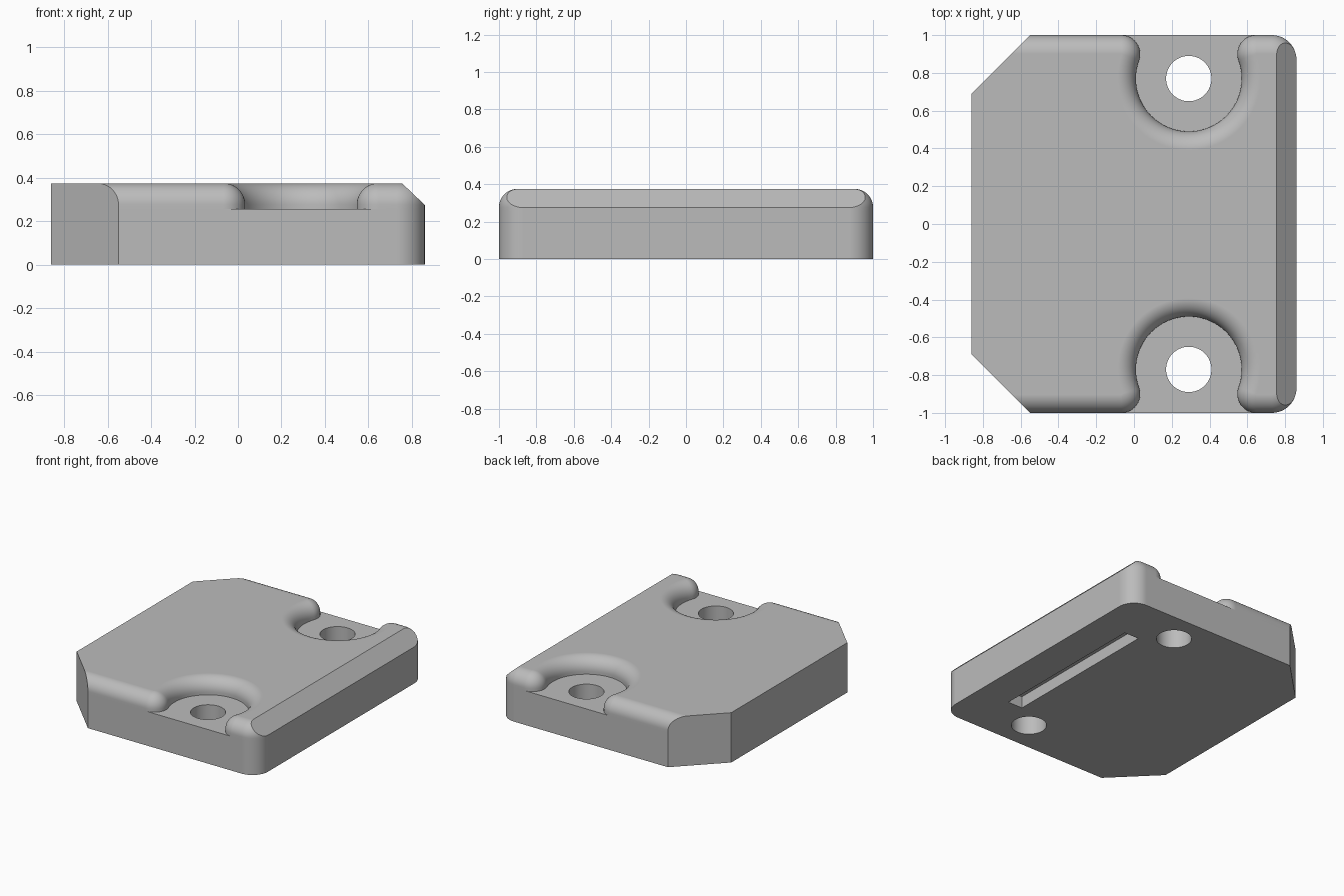
import bpy, bmesh
from math import sin, cos, pi, sqrt, atan2
from mathutils import Vector

cube = bpy.data.objects.get("Cube")
if cube:
    bpy.data.objects.remove(cube, do_unlink=True)

TOP, FLOOR = 0.375, 0.257        # plate top and pocket floor heights
FILLET = 0.098                   # rounding of the upper edges
CORNER, MOUTH, POCKET = 0.13, 0.10, 0.28
HX, HY, HOLE = 0.29, 0.77, 0.12  # screw hole position and radius
SIDE, LEFT = 0.86, -1.2          # left end is trimmed later

grey = bpy.data.materials.new("plain_grey")
grey.use_nodes = True
grey.diffuse_color = (0.5, 0.5, 0.5, 1)
grey.node_tree.nodes["Principled BSDF"].inputs["Base Color"].default_value = (0.5, 0.5, 0.5, 1)


def arc(cx, cy, r, a, b, n):
    return [(cx + r * cos(a + (b - a) * i / n), cy + r * sin(a + (b - a) * i / n))
            for i in range(n + 1)]


def half_outline(d):
    """Back half of the plan, right to left, moved inwards by d."""
    my = 1 - MOUTH
    h = sqrt((POCKET + MOUTH) ** 2 - (my - HY) ** 2)
    a = atan2(my - HY, h)
    right = arc(HX + h, my, MOUTH - d, pi / 2, pi + a, 12)
    bowl = arc(HX, HY, POCKET + d, a, -pi - a, 48)[1:-1]
    left = arc(HX - h, my, MOUTH - d, -a, pi / 2, 12)
    corner = arc(SIDE - CORNER, 1 - CORNER, CORNER - d, 0, pi / 2, 12)
    return corner, right + bowl + left, [(LEFT, 1 - d)]


def ring(bm, d, z):
    c, p, e = half_outline(d)
    half = c + p + e
    pts = half + [(x, -y) for x, y in reversed(half)]
    return [bm.verts.new((x, y, z)) for x, y in pts]


def bridge(bm, low, high):
    n = len(low)
    for i in range(n):
        j = (i + 1) % n
        bm.faces.new((low[i], low[j], high[j], high[i]))


bm = bmesh.new()
corner, pocket, end = half_outline(0)
first, last = len(corner), len(corner) + len(pocket) - 1
total = 2 * (last + 2)

# Upper layer: short wall, then quarter-round fillet and flat top
floor_ring = ring(bm, 0, FLOOR)
current = floor_ring
steps = 12
for k in range(steps + 1):
    t = pi / 2 * k / steps
    above = ring(bm, FILLET * (1 - cos(t)), TOP - FILLET + FILLET * sin(t))
    bridge(bm, current, above)
    current = above
bm.faces.new(current)

# Pocket floors, front and back
bm.faces.new(floor_ring[first:last + 1])
bm.faces.new(floor_ring[total - 1 - last:total - first])

# Lower block without the pockets
inner = set(range(first + 1, last))
inner |= {total - 1 - i for i in inner}
upper = [v for i, v in enumerate(floor_ring) if i not in inner]
base = [bm.verts.new((v.co.x, v.co.y, 0)) for v in upper]
bridge(bm, base, upper)
bm.faces.new(base[::-1])

# Trim the left end, its two corners, and the right top chamfer
for co, no in (((-SIDE, 0, 0), (-1, 0, 0)),
               ((-0.55, 1, 0), (-1, 1, 0)),
               ((-0.55, -1, 0), (-1, -1, 0)),
               ((SIDE, 0, 0.275), (0.1, 0, 0.105))):
    bmesh.ops.bisect_plane(bm, geom=bm.verts[:] + bm.edges[:] + bm.faces[:], dist=1e-6,
                           plane_co=co, plane_no=Vector(no).normalized(), clear_outer=True)
    bmesh.ops.holes_fill(bm, edges=[e for e in bm.edges if e.is_boundary], sides=0)
bmesh.ops.recalc_face_normals(bm, faces=bm.faces[:])

mesh = bpy.data.meshes.new("mounting_plate")
bm.to_mesh(mesh)
bm.free()
plate = bpy.data.objects.new("mounting_plate", mesh)
bpy.context.collection.objects.link(plate)
mesh.materials.append(grey)

# Cutters: two screw holes and the underside slot
cutters = []
for y in (HY, -HY):
    bpy.ops.mesh.primitive_cylinder_add(vertices=64, radius=HOLE, depth=1, location=(HX, y, 0.2))
    cutters.append(bpy.context.object)
bpy.ops.mesh.primitive_cube_add(size=1, location=(0.54, 0, -0.015))
slot = bpy.context.object
slot.scale = (0.12, 1.235, 0.205)
cutters.append(slot)

bpy.ops.object.select_all(action='DESELECT')
plate.select_set(True)
bpy.context.view_layer.objects.active = plate
for c in cutters:
    c.hide_render = True
    c.data.materials.append(grey)
    m = plate.modifiers.new("cut", 'BOOLEAN')
    m.operation, m.solver, m.object = 'DIFFERENCE', 'EXACT', c
    bpy.ops.object.modifier_apply(modifier=m.name)
for c in cutters:
    bpy.data.objects.remove(c, do_unlink=True)

# Smooth fillets with crisp edges
bpy.ops.object.shade_smooth_by_angle(angle=pi / 7)
w = plate.modifiers.new("weighted_normals", 'WEIGHTED_NORMAL')
w.keep_sharp = True
